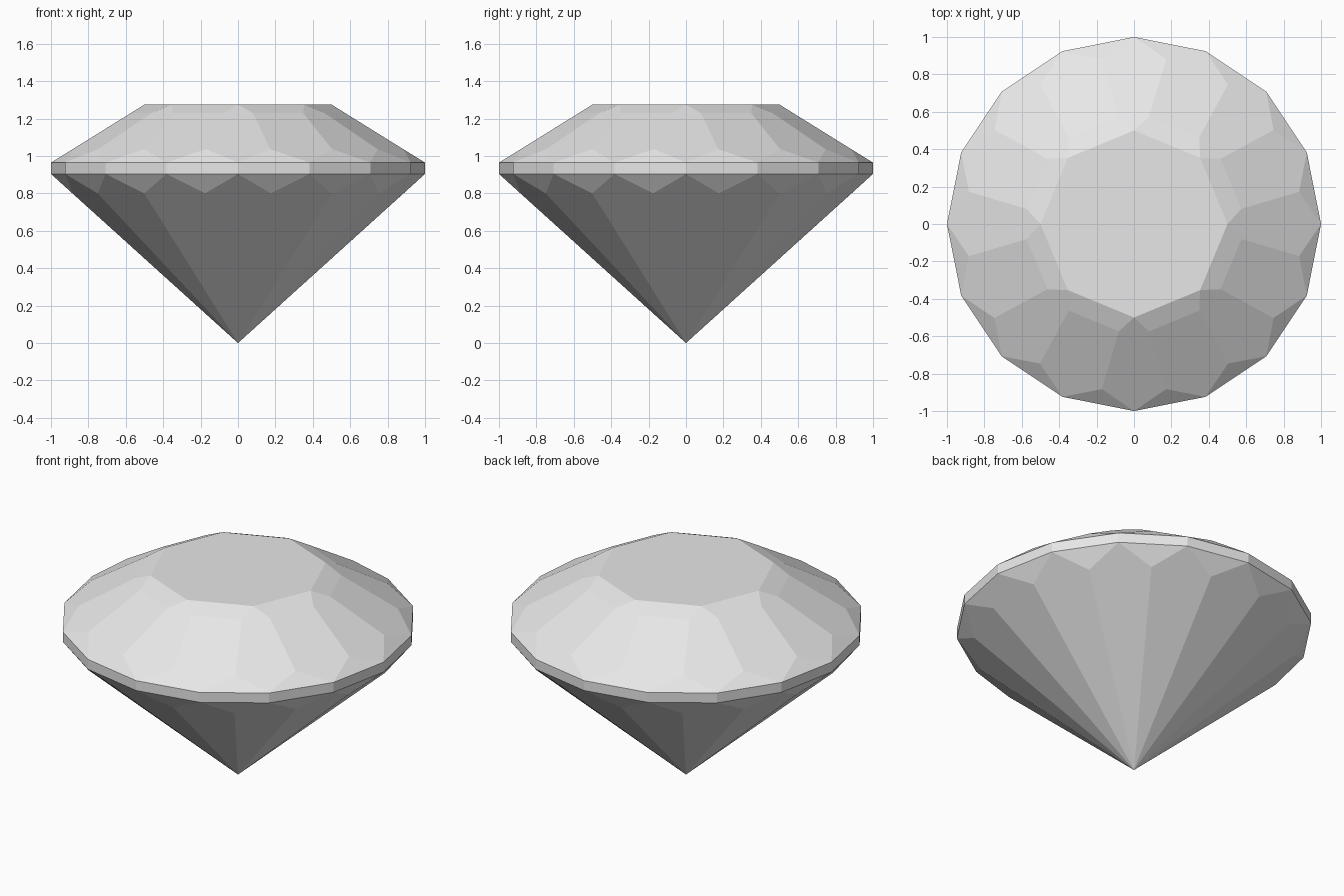
import bpy, math
from mathutils import Vector, Matrix

cube = bpy.data.objects.get("Cube")
if cube:
    bpy.data.objects.remove(cube, do_unlink=True)

MAINS = 8                       # main facets around the stone
STEP = math.tau / MAINS
GIRDLE_TOP, GIRDLE_BOTTOM, TABLE_Z = 0.965, 0.904, 1.275

grey = bpy.data.materials.new("stone_grey")
grey.use_nodes = True
grey.diffuse_color = (0.8, 0.8, 0.8, 1)
grey.node_tree.nodes["Principled BSDF"].inputs["Base Color"].default_value = (0.8, 0.8, 0.8, 1)


def turned(x, y, z, steps):
    """Point turned around the axis by a number of main facet steps."""
    return Matrix.Rotation(steps * STEP, 3, 'Z') @ Vector((x, y, z))


def build(name, polygons):
    """Make a flat shaded object from polygons given as lists of points."""
    index, faces = {}, []
    for poly in polygons:
        face = []
        for p in poly:
            key = tuple(round(c, 5) for c in p)
            face.append(index.setdefault(key, len(index)))
        faces.append(face)
    mesh = bpy.data.meshes.new(name)
    mesh.from_pydata(list(index), [], faces)
    mesh.materials.append(grey)
    obj = bpy.data.objects.new(name, mesh)
    bpy.context.collection.objects.link(obj)
    return obj


def rim(z, k):
    return turned(1, 0, z, k)


def table(k):
    return turned(0.5, 0, TABLE_Z, k)


def star(k, side):
    return turned(0.574, 0.081 * side, 1.229, k)


def tip(k, side):
    return turned(0.883, 0.172 * side, 1.037, k)


# Crown: table, kites, star facets, upper mains and small rim triangles
crown = [[table(k) for k in range(MAINS)]]
for k in range(MAINS):
    n, half = k + 1, k + 0.5
    low, mid, end = (rim(GIRDLE_TOP, a) for a in (k, half, n))
    crown.append([low, tip(k, 1), star(k, 1), table(k), star(k, -1), tip(k, -1)])
    crown.append([table(k), star(k, 1), star(n, -1), table(n)])
    crown.append([mid, tip(n, -1), star(n, -1), star(k, 1), tip(k, 1)])
    crown.append([low, mid, tip(k, 1)])
    crown.append([mid, end, tip(n, -1)])
build("crown", crown)

# Girdle band and pavilion: long kites to the point, small rim triangles
girdle, pavilion = [], []
culet = Vector((0, 0, 0))
tip_radius, tip_z = 0.902, 0.80
for i in range(2 * MAINS):
    a, b = i / 2, (i + 1) / 2
    girdle.append([rim(GIRDLE_BOTTOM, a), rim(GIRDLE_BOTTOM, b),
                   rim(GIRDLE_TOP, b), rim(GIRDLE_TOP, a)])
    before = turned(tip_radius, 0, tip_z, a - 0.25)
    after = turned(tip_radius, 0, tip_z, a + 0.25)
    pavilion.append([culet, after, rim(GIRDLE_BOTTOM, a), before])
    pavilion.append([rim(GIRDLE_BOTTOM, b), rim(GIRDLE_BOTTOM, a), after])
build("girdle", girdle)
build("pavilion", pavilion)
